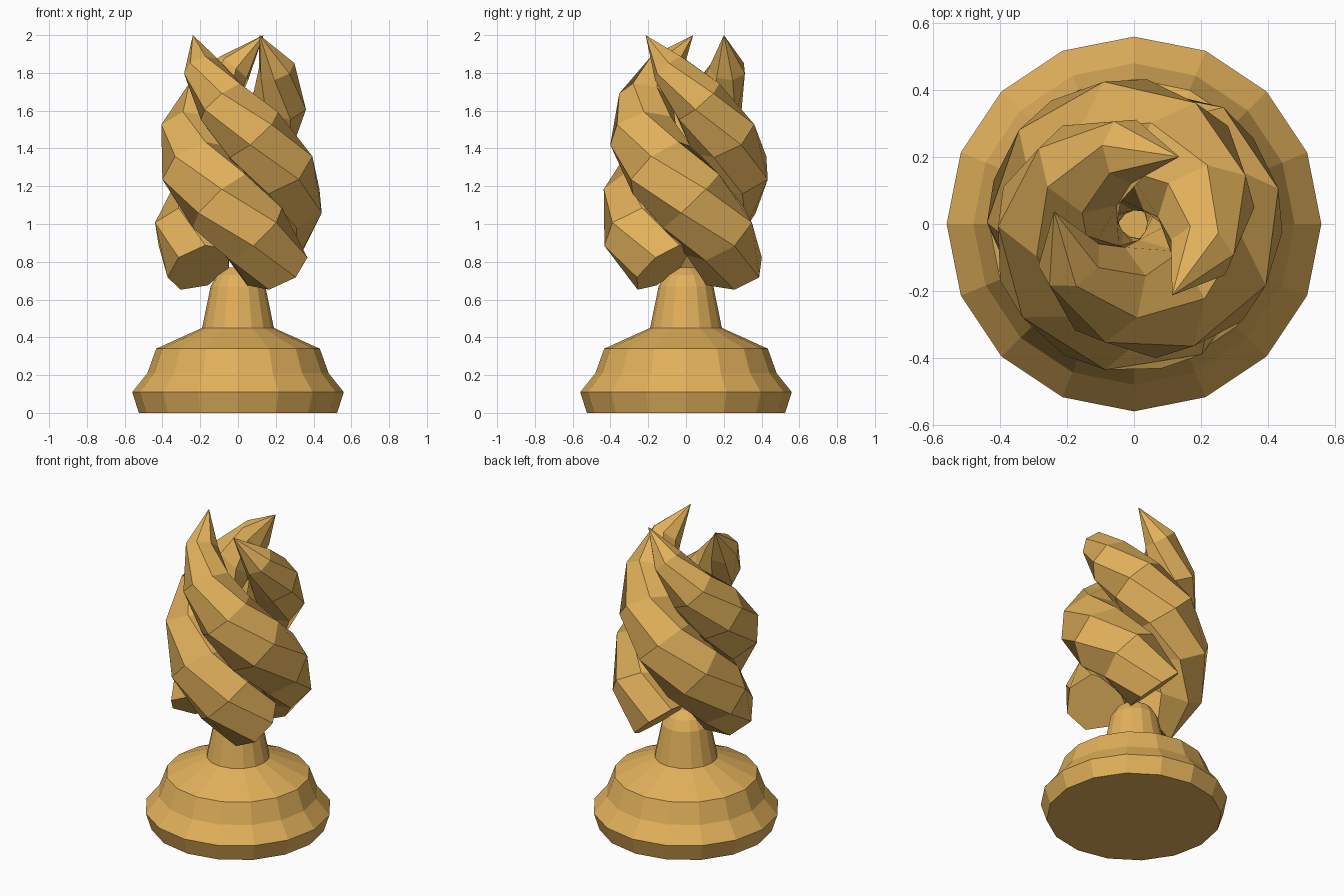
import bpy, bmesh, math
from mathutils import Vector

cube = bpy.data.objects.get("Cube")
if cube:
    bpy.data.objects.remove(cube)

gold = bpy.data.materials.new("warm_gold")
gold.use_nodes = True
COLOUR = (0.76, 0.44, 0.105, 1)
gold.diffuse_color = COLOUR
gold.node_tree.nodes["Principled BSDF"].inputs["Base Color"].default_value = COLOUR


def loft(name, rings, tip=None):
    """Skin a list of rings, capping the start and closing the end on a tip or a face."""
    bm = bmesh.new()
    loops = [[bm.verts.new(p) for p in ring] for ring in rings]
    n = len(loops[0])
    for a, b in zip(loops, loops[1:]):
        for i in range(n):
            j = (i + 1) % n
            bm.faces.new((a[i], a[j], b[j], b[i]))
    bm.faces.new(loops[0][::-1])
    if tip is None:
        bm.faces.new(loops[-1])
    else:
        end = bm.verts.new(tip)
        for i in range(n):
            bm.faces.new((loops[-1][i], loops[-1][(i + 1) % n], end))
    bmesh.ops.recalc_face_normals(bm, faces=bm.faces)
    mesh = bpy.data.meshes.new(name)
    bm.to_mesh(mesh)
    bm.free()
    mesh.materials.append(gold)
    obj = bpy.data.objects.new(name, mesh)
    bpy.context.collection.objects.link(obj)
    return obj


def circle(radius, z, sides=16):
    steps = [math.tau * i / sides for i in range(sides)]
    return [(radius * math.cos(a), radius * math.sin(a), z) for a in steps]


# Turned foot and the stem rising into the flames
FOOT = [(0.525, 0), (0.56, 0.11), (0.48, 0.21), (0.433, 0.34), (0.19, 0.45)]
STEM = [(0.19, 0.45), (0.145, 0.67), (0.11, 0.73), (0.05, 0.77)]
loft("foot", [circle(r, z) for r, z in FOOT])
loft("stem", [circle(r, z) for r, z in STEM])

# Spiral flame: (distance from axis, section radius) from the blunt end up
SECTIONS = [(0.235, 0.18), (0.25, 0.205), (0.25, 0.21), (0.245, 0.205),
            (0.235, 0.185), (0.225, 0.15), (0.22, 0.1), (0.242, 0)]
SWEEP, LOW, HIGH = math.radians(272), 0.77, 2.0
SIDES = 7


def flame(name, tip_angle):
    last = len(SECTIONS) - 1
    rings = []
    for k, (dist, size) in enumerate(SECTIONS):
        t = k / last
        a = tip_angle + SWEEP * (1 - t)
        out = Vector((math.cos(a), math.sin(a), 0))
        side = Vector((-out.y, out.x, 0))
        centre = out * dist + Vector((0, 0, LOW + (HIGH - LOW) * t))
        along = (side * -SWEEP * dist + Vector((0, 0, HIGH - LOW))).normalized()
        across = along.cross(out)
        steps = [math.tau * (i + 0.5) / SIDES for i in range(SIDES)]
        rings.append([centre + size * (out * math.cos(s) + across * math.sin(s)) for s in steps])
    loft(name, rings[:-1], centre)


for label, angle in (("left", 56), ("right", 171), ("front", 298)):
    flame("flame_" + label, math.radians(angle))
